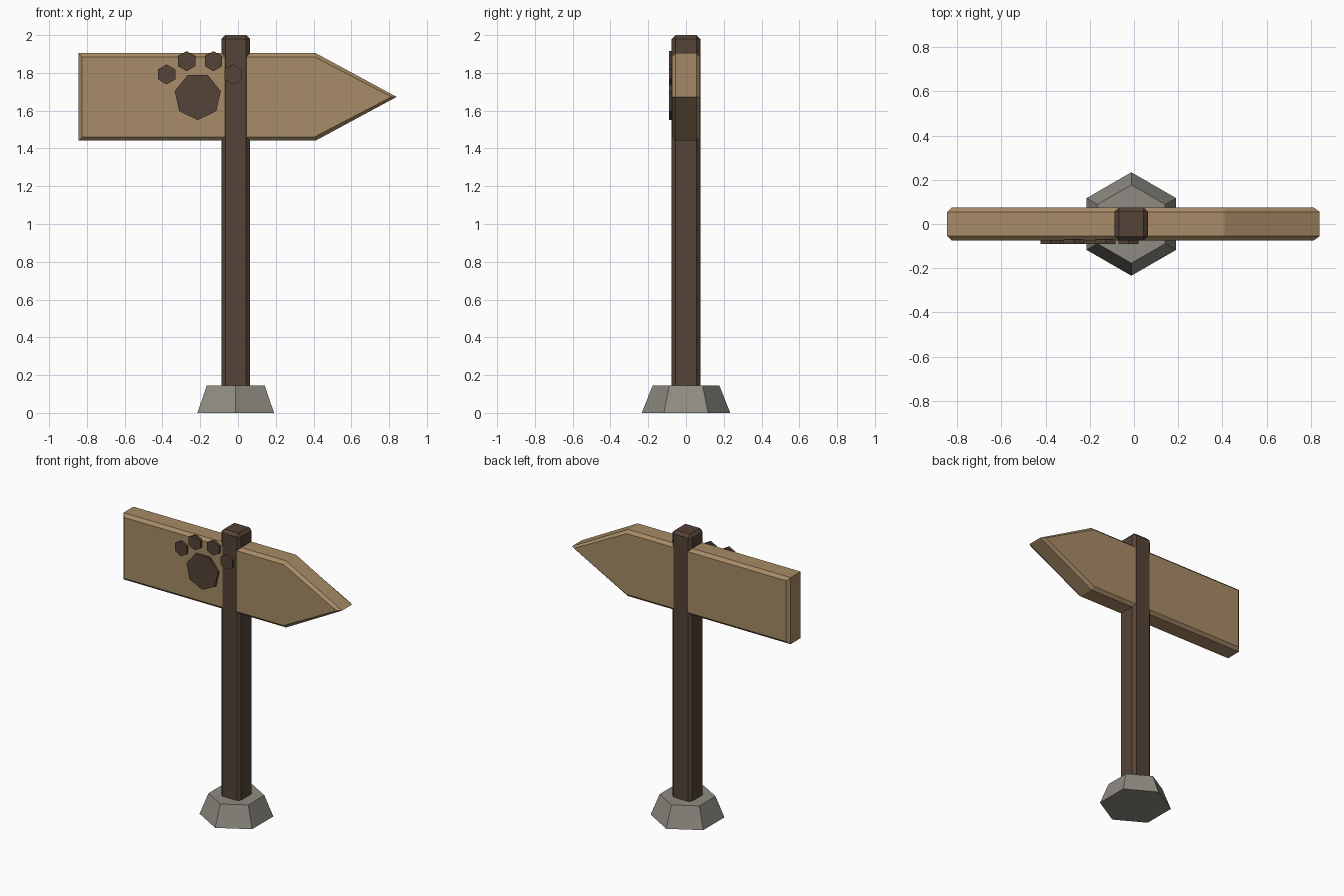
import bpy, bmesh, math

cube = bpy.data.objects.get("Cube")
if cube:
    bpy.data.objects.remove(cube, do_unlink=True)


def material(name, rgb):
    mat = bpy.data.materials.new(name)
    mat.use_nodes = True
    mat.diffuse_color = (*rgb, 1)
    mat.node_tree.nodes["Principled BSDF"].inputs["Base Color"].default_value = (*rgb, 1)
    return mat


light_wood = material("light wood", (0.39, 0.26, 0.135))
dark_wood = material("dark wood", (0.09, 0.056, 0.038))
stone = material("grey stone", (0.27, 0.26, 0.22))


def loft(name, rings, mat):
    """Join matching rings of points into a closed, flat-shaded solid."""
    bm = bmesh.new()
    loops = [[bm.verts.new(p) for p in ring] for ring in rings]
    for a, b in zip(loops, loops[1:]):
        for i in range(len(a)):
            j = (i + 1) % len(a)
            bm.faces.new((a[i], a[j], b[j], b[i]))
    bm.faces.new(loops[0])
    bm.faces.new(loops[-1])
    bmesh.ops.recalc_face_normals(bm, faces=bm.faces)
    mesh = bpy.data.meshes.new(name)
    bm.to_mesh(mesh)
    bm.free()
    obj = bpy.data.objects.new(name, mesh)
    bpy.context.collection.objects.link(obj)
    mesh.materials.append(mat)
    return obj


def polygon(sides, radius, start):
    angles = [start + math.tau * i / sides for i in range(sides)]
    return [(radius * math.cos(a), radius * math.sin(a)) for a in angles]


POST_X = -0.012

# Hexagonal stone foot, corners pointing front and back
loft("stone_base",
     [[(x + POST_X, y, z) for x, y in polygon(6, r, math.pi / 2)]
      for r, z in ((0.234, 0), (0.177, 0.145))], stone)

# Square post with chamfered edges
half = 0.0755
square = [(-half, -half), (half, -half), (half, half), (-half, half)]
post = loft("post", [[(x + POST_X, y, z) for x, y in square] for z in (0.002, 2)], dark_wood)
bevel = post.modifiers.new("chamfer", 'BEVEL')
bevel.width = 0.02
bevel.segments = 1

# Arrow board with chamfered front and back rims
MID_Z = 1.673


def arrow(left, corner, tip, h):
    return [(left, -h), (corner, -h), (tip, 0), (corner, h), (left, h)]


outer = arrow(-0.845, 0.41, 0.84, 0.232)
inner = arrow(-0.825, 0.405, 0.812, 0.212)
layers = ((inner, -0.075), (outer, -0.055), (outer, 0.055), (inner, 0.075))
loft("arrow_board", [[(x, y, z + MID_Z) for x, z in ring] for ring, y in layers], light_wood)


# Paw print: one heptagonal pad and four hexagonal toes
def paw_plate(name, sides, radius, cx, cz):
    ring = polygon(sides, radius, -math.pi / 2)
    loft(name, [[(x + cx, y, z + cz) for x, z in ring] for y in (-0.09, -0.07)], dark_wood)


paw_plate("paw_pad", 7, 0.125, -0.213, 1.675)
toes = ((-0.378, 1.792), (-0.272, 1.862), (-0.13, 1.862), (-0.025, 1.792))
for i, (x, z) in enumerate(toes):
    paw_plate(f"paw_toe_{i + 1}", 6, 0.053, x, z)
